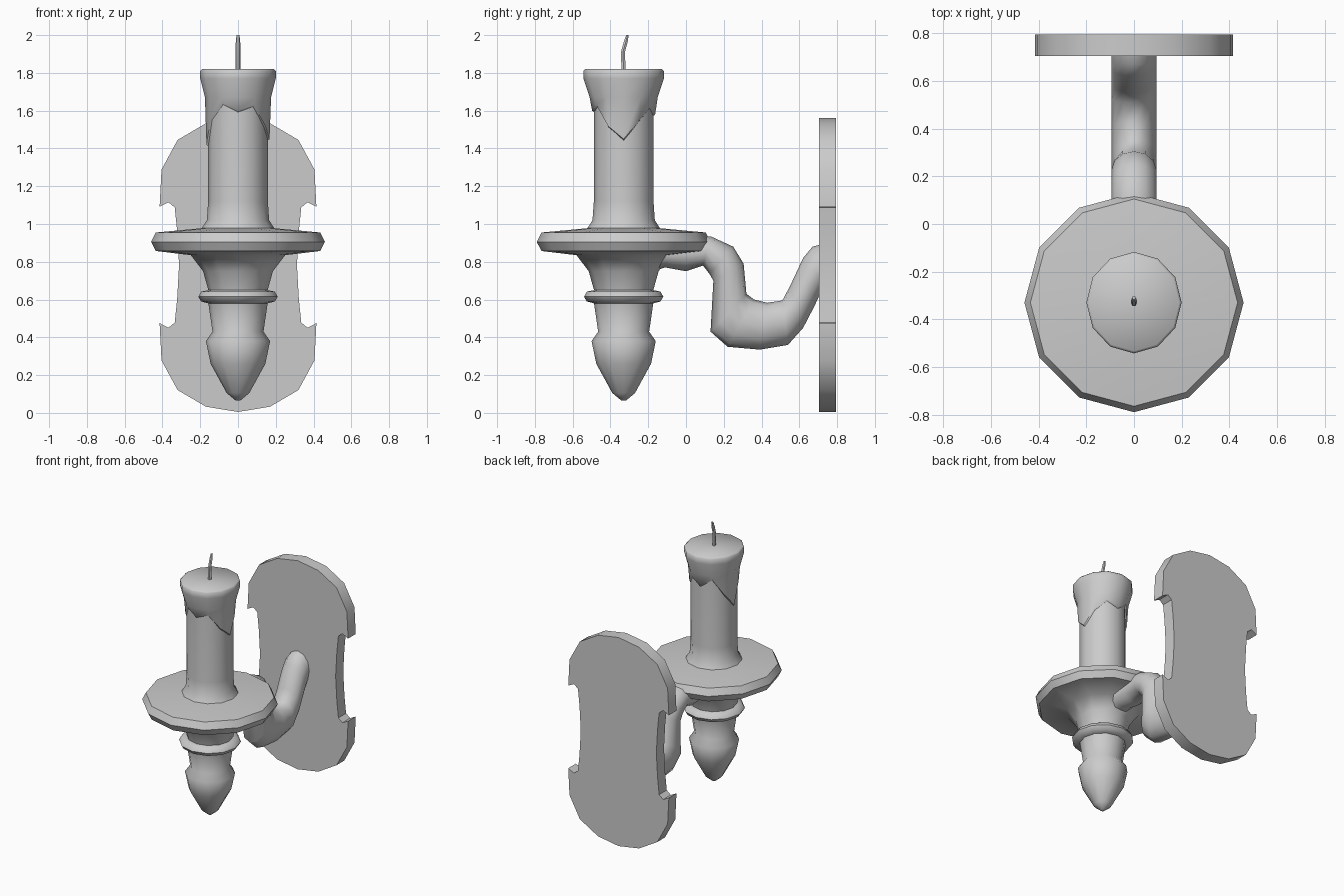
import bpy, bmesh, math
from math import sin, cos, pi

if "Cube" in bpy.data.objects:
    bpy.data.objects.remove(bpy.data.objects["Cube"])

AXIS_Y = -0.33   # centre line of the candle and its holder


def finish(name, bm, angle=50):
    bmesh.ops.recalc_face_normals(bm, faces=bm.faces)
    mesh = bpy.data.meshes.new(name)
    bm.to_mesh(mesh)
    bm.free()
    ob = bpy.data.objects.new(name, mesh)
    bpy.context.collection.objects.link(ob)
    mesh.shade_smooth()
    mesh.set_sharp_from_angle(angle=math.radians(angle))
    return ob


def skin(name, rings, angle=50):
    """Bridge equal-length rings of points and cap both ends."""
    bm = bmesh.new()
    loops = [[bm.verts.new(p) for p in ring] for ring in rings]
    n = len(loops[0])
    for a, b in zip(loops, loops[1:]):
        for i in range(n):
            j = (i + 1) % n
            bm.faces.new((a[i], a[j], b[j], b[i]))
    bm.faces.new(loops[0])
    bm.faces.new(loops[-1])
    return finish(name, bm, angle)


def circle(rx, ry, z, n=12, y=AXIS_Y):
    return [(rx * cos(2 * pi * i / n), y + ry * sin(2 * pi * i / n), z)
            for i in range(n)]


# turned holder: pointed finial, ring collar and drip dish
holder = [(0.012, 0.065), (0.06, 0.105), (0.145, 0.26), (0.17, 0.38),
          (0.135, 0.43), (0.157, 0.58), (0.195, 0.59), (0.21, 0.615),
          (0.195, 0.642), (0.157, 0.65), (0.185, 0.75), (0.25, 0.835),
          (0.435, 0.857), (0.46, 0.905), (0.435, 0.955), (0.19, 0.978)]
skin("candle_holder", [circle(r, r, z) for r, z in holder])

# candle shaft with a flared foot
shaft = [(0.2, 0.965), (0.165, 1.02), (0.158, 1.12), (0.158, 1.7)]
skin("candle_shaft", [circle(r, r, z) for r, z in shaft])

# melted wax around the rim, with an uneven lower edge
drip_z = [1.45, 1.55, 1.62, 1.58, 1.64, 1.52, 1.42, 1.56, 1.64, 1.60, 1.63, 1.52]


def drip_ring(r, dz):
    return [(x, y, z + dz) for (x, y, _), z in zip(circle(r, r, 0), drip_z)]


skin("melted_wax", [drip_ring(0.15, -0.015), drip_ring(0.167, 0),
                    circle(0.175, 0.18, 1.67), circle(0.2, 0.213, 1.77),
                    circle(0.2, 0.213, 1.81), circle(0.19, 0.203, 1.82)])

# bent wick
wick = [(-0.33, 1.80, 0.013), (-0.334, 1.91, 0.012),
        (-0.32, 1.96, 0.012), (-0.31, 2.0, 0.008)]
skin("wick", [circle(r, r, z, 6, y) for y, z, r in wick])

# S-shaped arm: (y, z) of the upper and lower outline at each section
arm = [((-0.24, 0.90), (-0.24, 0.73)), ((-0.12, 0.92), (-0.11, 0.77)),
       ((0.0, 0.935), (0.0, 0.75)), ((0.13, 0.935), (0.09, 0.78)),
       ((0.25, 0.88), (0.125, 0.735)), ((0.305, 0.79), (0.145, 0.70)),
       ((0.32, 0.63), (0.13, 0.43)), ((0.36, 0.60), (0.22, 0.35)),
       ((0.43, 0.583), (0.39, 0.335)), ((0.51, 0.595), (0.54, 0.36)),
       ((0.55, 0.67), (0.62, 0.45)), ((0.62, 0.82), (0.68, 0.565)),
       ((0.67, 0.88), (0.705, 0.62)), ((0.73, 0.895), (0.73, 0.66))]
rings = []
for (y0, z0), (y1, z1) in arm:
    cy, cz, hy, hz = (y0 + y1) / 2, (z0 + z1) / 2, (y0 - y1) / 2, (z0 - z1) / 2
    rings.append([(0.095 * sin(a), cy + hy * cos(a), cz + hz * cos(a))
                  for a in (2 * pi * i / 12 for i in range(12))])
skin("curved_arm", rings, 70)

# wall plate: one quarter outline mirrored both ways about z = 0.783
MID = 0.783
quarter = [(0.312, 0), (0.322, 0.18), (0.335, 0.305), (0.368, 0.332),
           (0.415, 0.308), (0.405, 0.505), (0.32, 0.662), (0.17, 0.75),
           (0, 0.778)]
right = [(x, -z) for x, z in reversed(quarter)] + quarter[1:]
outline = right + [(-x, z) for x, z in reversed(right[1:-1])]
skin("wall_plate", [[(x, y, MID + z) for x, z in outline]
                    for y in (0.705, 0.795)], 40)
